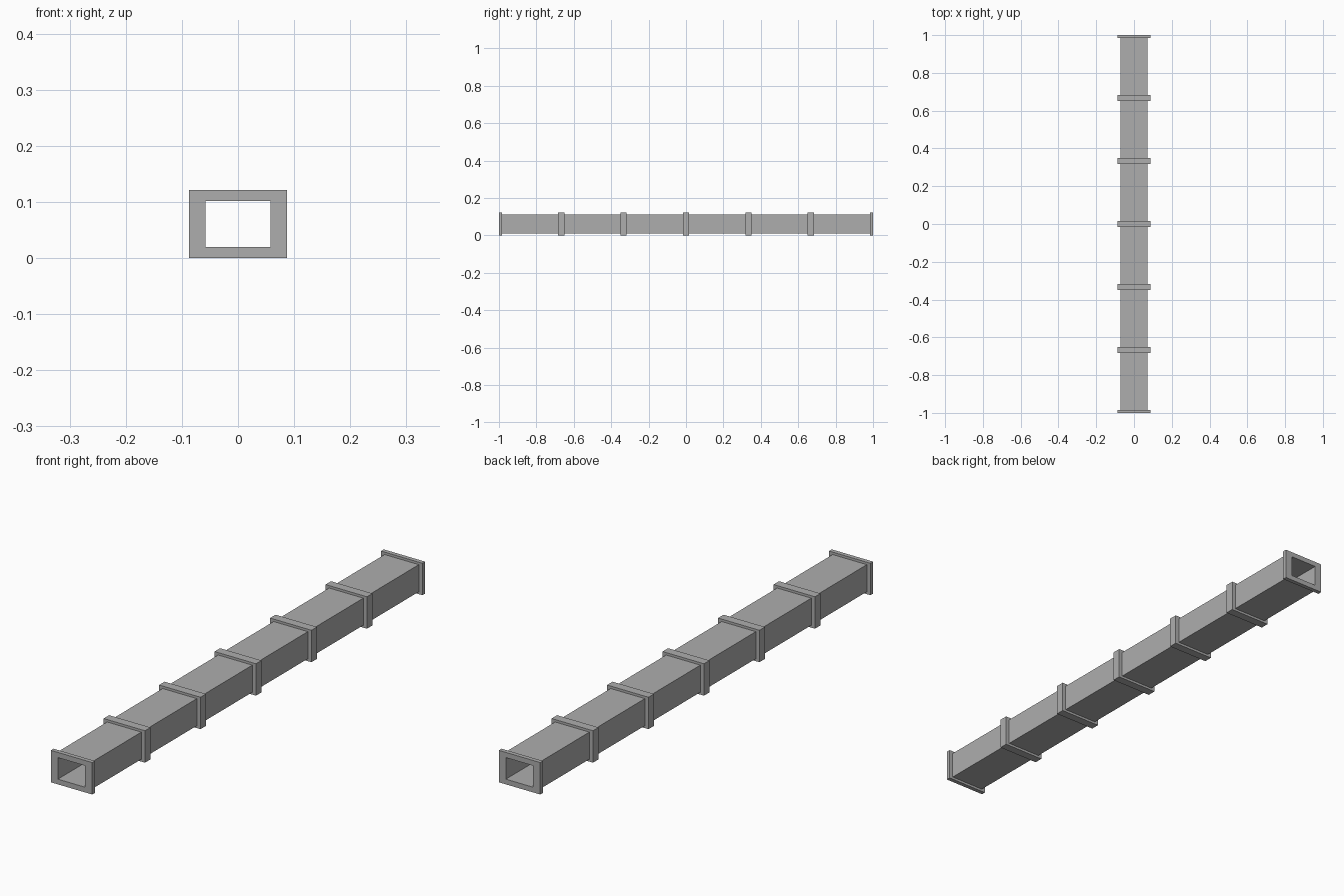
import bpy, bmesh

if "Cube" in bpy.data.objects:
    bpy.data.objects.remove(bpy.data.objects["Cube"])

SECTIONS = 6
LENGTH = 2.0
FLANGE = 0.0165         # flange thickness at each section end
CENTRE_Z = 0.0607
BORE, WALL, RIM = (0.0575, 0.041), (0.072, 0.0515), (0.087, 0.0607)  # half width, half height


def rect_loop(bm, half, y):
    w, h = half
    return [bm.verts.new((sx * w, y, CENTRE_Z + sz * h))
            for sx, sz in ((-1, -1), (1, -1), (1, 1), (-1, 1))]


# Outer stations: flanges of neighbouring sections meet and form one double-width collar
pitch = LENGTH / SECTIONS
stations = [(RIM, -1.0)]
for i in range(SECTIONS):
    a = -1.0 + i * pitch + FLANGE
    b = -1.0 + (i + 1) * pitch - FLANGE
    stations += [(RIM, a), (WALL, a), (WALL, b), (RIM, b)]
stations.append((RIM, 1.0))

# Inner bore closes the profile through both open ends
stations += [(BORE, 1.0), (BORE, -1.0)]

# Loft the rectangles into one hollow flanged duct
bm = bmesh.new()
loops = [rect_loop(bm, half, y) for half, y in stations]
for i, lo in enumerate(loops):
    nxt = loops[(i + 1) % len(loops)]
    for k in range(4):
        m = (k + 1) % 4
        bm.faces.new((lo[k], lo[m], nxt[m], nxt[k]))
bmesh.ops.recalc_face_normals(bm, faces=bm.faces)

mesh = bpy.data.meshes.new("flanged_duct")
bm.to_mesh(mesh)
bm.free()

# Dark grey metal
metal = bpy.data.materials.new("dark_grey_metal")
metal.diffuse_color = (0.42, 0.42, 0.42, 1.0)
metal.use_nodes = True
metal.node_tree.nodes["Principled BSDF"].inputs["Base Color"].default_value = metal.diffuse_color
mesh.materials.append(metal)
bpy.context.collection.objects.link(bpy.data.objects.new("flanged_duct", mesh))
